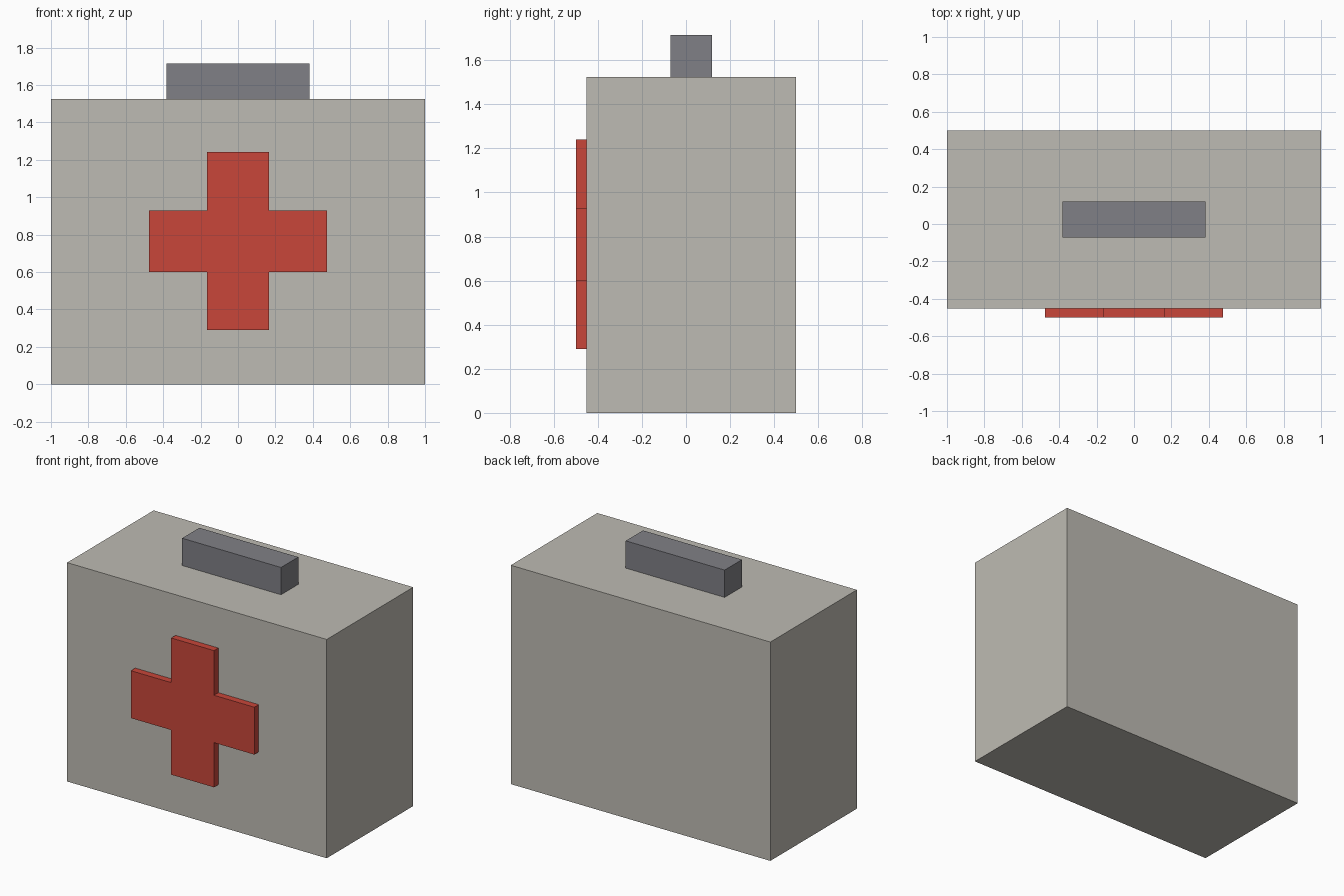
import bpy
import bmesh

if "Cube" in bpy.data.objects:
    bpy.data.objects.remove(bpy.data.objects["Cube"])


def srgb(r, g, b):
    f = lambda c: c / 12.92 if c <= 0.04045 else ((c + 0.055) / 1.055) ** 2.4
    return tuple(f(c / 255) for c in (r, g, b)) + (1.0,)


def material(name, rgb):
    mat = bpy.data.materials.new(name)
    mat.diffuse_color = srgb(*rgb)
    mat.use_nodes = True
    mat.node_tree.nodes["Principled BSDF"].inputs["Base Color"].default_value = mat.diffuse_color
    return mat


def finish(name, bm, mat):
    bmesh.ops.recalc_face_normals(bm, faces=bm.faces)
    mesh = bpy.data.meshes.new(name)
    bm.to_mesh(mesh)
    bm.free()
    mesh.materials.append(mat)
    obj = bpy.data.objects.new(name, mesh)
    bpy.context.collection.objects.link(obj)


def box(name, size, centre, mat):
    bm = bmesh.new()
    bmesh.ops.create_cube(bm, size=1)
    bmesh.ops.scale(bm, vec=size, verts=bm.verts)
    bmesh.ops.translate(bm, vec=centre, verts=bm.verts)
    finish(name, bm, mat)


beige = material("warm_beige", (190, 187, 179))
grey = material("handle_grey", (128, 128, 134))
red = material("cross_red", (200, 70, 58))

# Case body and the solid grip on its lid
box("case_body", (2.0, 0.952, 1.524), (0, 0.024, 0.762), beige)
box("handle", (0.762, 0.19, 0.19), (0, 0.024, 1.619), grey)

# Raised cross: one quarter of the outline turned four times, then extruded
a, b, mid_z = 0.165, 0.476, 0.765
front_y, back_y = -0.5, -0.452
bm = bmesh.new()
outline = []
for turn in range(4):
    for x, z in ((b, -a), (b, a), (a, a)):
        for _ in range(turn):
            x, z = -z, x
        outline.append(bm.verts.new((x, front_y, mid_z + z)))
face = bm.faces.new(outline)
ext = bmesh.ops.extrude_face_region(bm, geom=[face], use_keep_orig=True)
moved = [v for v in ext["geom"] if isinstance(v, bmesh.types.BMVert)]
bmesh.ops.translate(bm, vec=(0, back_y - front_y, 0), verts=moved)
finish("front_cross", bm, red)
